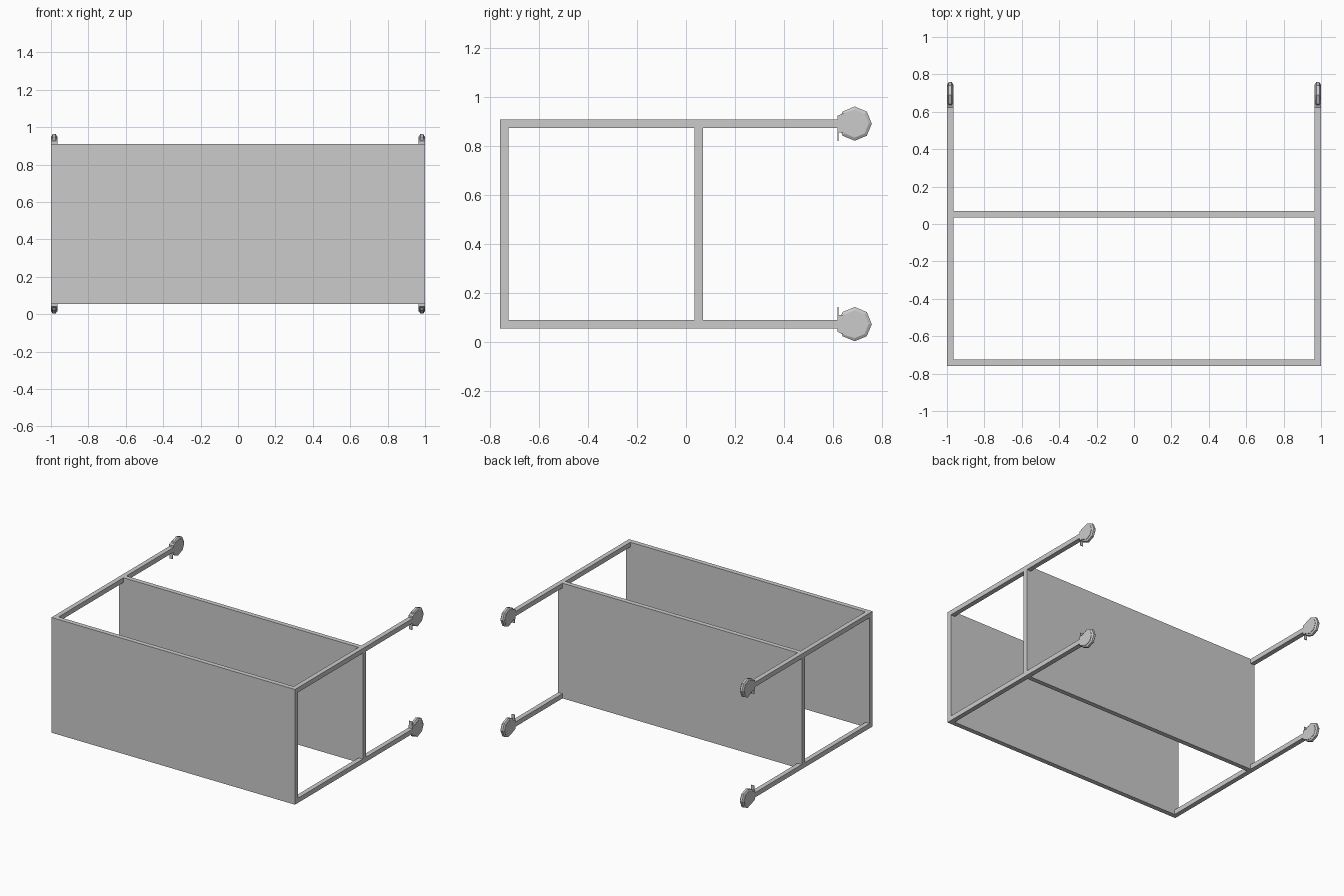
import bpy, bmesh, math

if "Cube" in bpy.data.objects:
    bpy.data.objects.remove(bpy.data.objects["Cube"])

grey = bpy.data.materials.new("plain grey")
grey.diffuse_color = (0.6, 0.6, 0.6, 1)
grey.use_nodes = True
grey.node_tree.nodes["Principled BSDF"].inputs["Base Color"].default_value = grey.diffuse_color

X0, X1 = 0.965, 1.0          # leg thickness range
XM = (X0 + X1) / 2
ZB, ZT = 0.055, 0.91         # lower and upper side of the frame
T = 0.035


def finish(name, bm):
    bmesh.ops.recalc_face_normals(bm, faces=bm.faces)
    me = bpy.data.meshes.new(name)
    bm.to_mesh(me)
    bm.free()
    me.materials.append(grey)
    ob = bpy.data.objects.new(name, me)
    bpy.context.collection.objects.link(ob)


def box(name, x, y, z):
    bm = bmesh.new()
    bmesh.ops.create_cube(bm, size=1)
    for v in bm.verts:
        v.co = [r[0] if c < 0 else r[1] for c, r in zip(v.co, (x, y, z))]
    finish(name, bm)


def loft(name, rings):
    """Join equal-sized rings of points and cap both ends."""
    bm = bmesh.new()
    vs = [[bm.verts.new(p) for p in r] for r in rings]
    n = len(vs[0])
    for a, b in zip(vs, vs[1:]):
        for i in range(n):
            bm.faces.new((a[i], a[(i + 1) % n], b[(i + 1) % n], b[i]))
    bm.faces.new(vs[0])
    bm.faces.new(vs[-1])
    finish(name, bm)


# the two wide shelves
box("outer_shelf", (-1, 1), (-0.76, -0.725), (ZB, ZT))
box("middle_shelf", (-1, 1), (0.035, 0.07), (ZB, ZT))

for sx, sn in ((-1, "left"), (1, "right")):
    for z0, inward, zn in ((ZB, 1, "lower"), (ZT - T, -1, "upper")):
        tag = f"{zn}_{sn}"
        xr = sorted((sx * X0, sx * X1))
        zc = z0 + T / 2
        # leg, in the two lengths between the shelves and the wheel
        box(f"leg_inner_{tag}", xr, (-0.725, 0.035), (z0, z0 + T))
        box(f"leg_outer_{tag}", xr, (0.07, 0.62), (z0, z0 + T))

        # eight-sided wheel with a bevelled rim
        def ring(dx, r):
            return [(sx * XM + dx, 0.69 + r * math.cos(i * math.pi / 4),
                     zc + r * math.sin(i * math.pi / 4)) for i in range(8)]
        loft(f"wheel_{tag}", [ring(-0.015, 0.057), ring(-0.008, 0.07),
                              ring(0.008, 0.07), ring(0.015, 0.057)])

        # fork housing hugging the wheel
        prof = [(0.62, -0.037), (0.65, -0.037), (0.69, -0.057), (0.73, -0.04),
                (0.747, 0), (0.73, 0.04), (0.69, 0.057), (0.65, 0.045),
                (0.62, 0.032)]
        loft(f"fork_{tag}", [[(sx * XM + dx, y, zc - inward * h)
                              for y, h in prof] for dx in (-0.0175, 0.0175)])

        # brake tab
        zz = sorted((zc + inward * 0.03, zc + inward * 0.07))
        box(f"brake_tab_{tag}", (sx * XM - 0.0125, sx * XM + 0.0125),
            (0.62, 0.624), zz)
